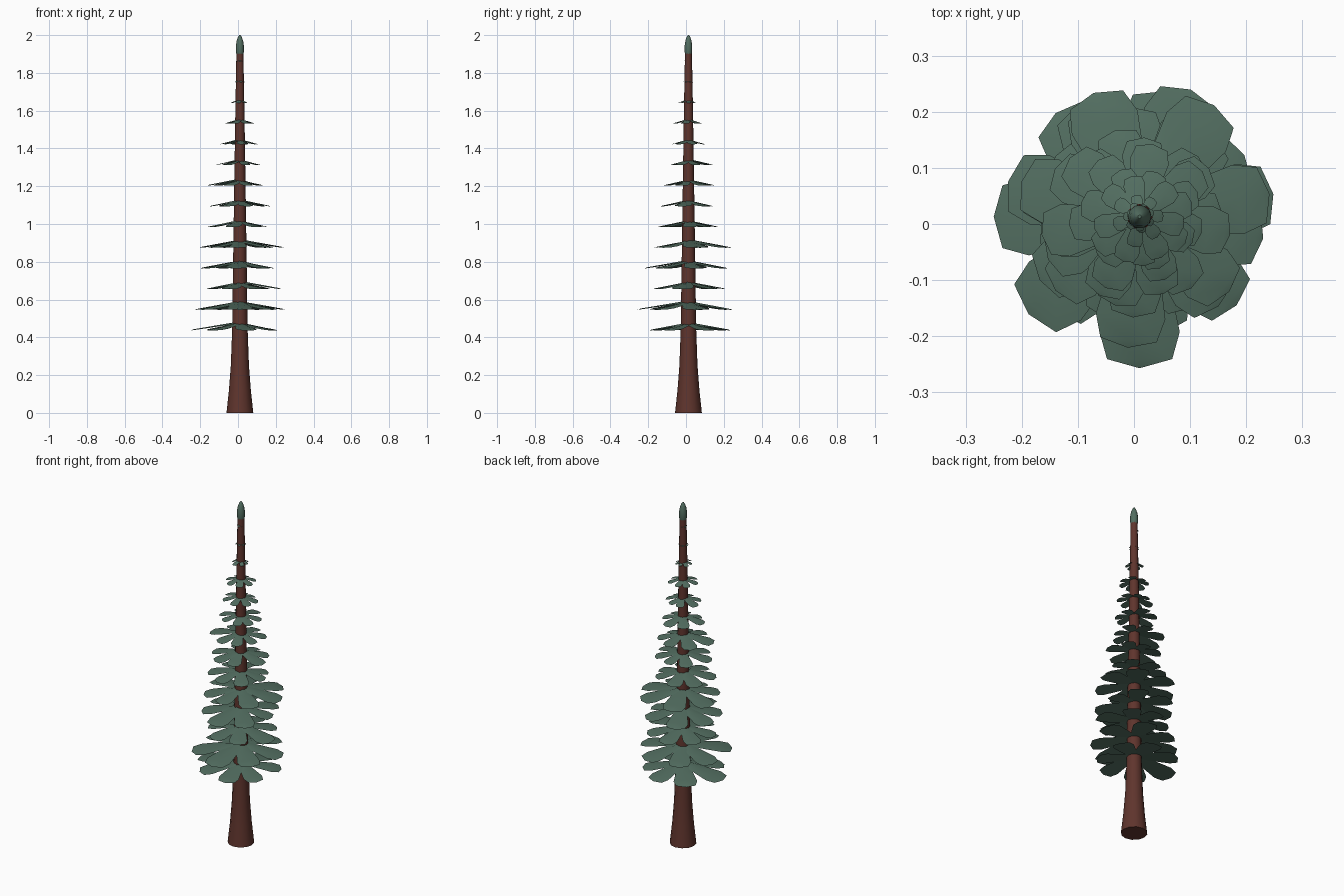
import bpy, bmesh, math, random

if "Cube" in bpy.data.objects:
    bpy.data.objects.remove(bpy.data.objects["Cube"])

random.seed(4)
CX, CY = 0.01, 0.013          # trunk axis


def material(name, rgb):
    m = bpy.data.materials.new(name)
    m.diffuse_color = (*rgb, 1)
    m.use_nodes = True
    m.node_tree.nodes["Principled BSDF"].inputs["Base Color"].default_value = m.diffuse_color
    return m


BARK = material("red brown bark", (0.115, 0.035, 0.026))
GREEN = material("dark needle green", (0.085, 0.155, 0.118))


def finish(bm, name, mat, angle=40):
    bmesh.ops.recalc_face_normals(bm, faces=bm.faces)
    me = bpy.data.meshes.new(name)
    bm.to_mesh(me)
    bm.free()
    me.materials.append(mat)
    me.polygons.foreach_set("use_smooth", [True] * len(me.polygons))
    me.set_sharp_from_angle(angle=math.radians(angle))
    ob = bpy.data.objects.new(name, me)
    bpy.context.collection.objects.link(ob)
    return ob


def lathe(name, profile, sides, mat):
    """Stack of rings (radius, z), closed at both ends."""
    bm = bmesh.new()
    rings = []
    for r, z in profile:
        rings.append([bm.verts.new((CX + r * math.cos(2 * math.pi * i / sides),
                                    CY + r * math.sin(2 * math.pi * i / sides), z))
                      for i in range(sides)])
    for a, b in zip(rings, rings[1:]):
        for i in range(sides):
            j = (i + 1) % sides
            bm.faces.new((a[i], a[j], b[j], b[i]))
    bm.faces.new(rings[0][::-1])
    bm.faces.new(rings[-1])
    return finish(bm, name, mat)


# Trunk with flared foot, and the green tip
lathe("trunk", [(0.071, 0), (0.058, 0.12), (0.048, 0.25), (0.041, 0.44),
                (0.033, 1.0), (0.024, 1.6), (0.018, 1.93)], 12, BARK)
lathe("tree_tip", [(0.017, 1.895), (0.021, 1.91), (0.021, 1.945), (0.017, 1.97),
                   (0.010, 1.99), (0.003, 2.0)], 10, GREEN)

# Bough outline: (fraction of length, half width as fraction of length)
OUTLINE = [(0.0, 0.09), (0.4, 0.19), (0.76, 0.265), (0.94, 0.215)]


def add_bough(bm, ang, length, z_edge):
    """Arched, drooping leaf-shaped bough with a flat underside."""
    c, s = math.cos(ang), math.sin(ang)
    droop = 0.016 + 0.085 * length
    arch = 0.04 * length

    def vert(t, w, dz=0.0):
        x, y = t * length, w * length
        z = z_edge + droop * (1 - t) + dz
        return bm.verts.new((CX + x * c - y * s, CY + x * s + y * c, z))

    left = [vert(t, w) for t, w in OUTLINE]
    right = [vert(t, -w) for t, w in OUTLINE]
    ridge = [vert(t, 0, arch * (1 - 0.6 * t)) for t, _ in OUTLINE]
    tip = vert(1, 0)
    for i in range(len(OUTLINE) - 1):
        bm.faces.new((right[i], right[i + 1], ridge[i + 1], ridge[i]))
        bm.faces.new((ridge[i], ridge[i + 1], left[i + 1], left[i]))
        bm.faces.new((left[i], left[i + 1], right[i + 1], right[i]))
    bm.faces.new((right[-1], tip, ridge[-1]))
    bm.faces.new((ridge[-1], tip, left[-1]))
    bm.faces.new((left[-1], tip, right[-1]))
    bm.faces.new((right[0], ridge[0], left[0]))


# Tiers from the bottom up: reach to -x, +x, -y, +y and heading of first bough
TIERS = [
    (0.25, 0.21, 0.21, 0.25, 180), (0.23, 0.24, 0.257, 0.25, 270),
    (0.185, 0.235, 0.17, 0.205, 350), (0.195, 0.205, 0.225, 0.235, 58),
    (0.215, 0.245, 0.175, 0.25, 10), (0.175, 0.165, 0.145, 0.17, 205),
    (0.145, 0.17, 0.135, 0.145, 35), (0.16, 0.13, 0.115, 0.165, 140),
    (0.12, 0.125, 0.085, 0.145, 80), (0.092, 0.107, 0.077, 0.102, 15),
    (0.077, 0.092, 0.072, 0.087, 250), (0.042, 0.052, 0.042, 0.052, 100),
    (0.018, 0.037, 0.016, 0.038, 20), (0.013, 0.03, 0.012, 0.032, 60),
]

for n, (xl, xr, yf, yb, head) in enumerate(TIERS):
    bm = bmesh.new()
    for k in range(7):
        a = math.radians(head) + 2 * math.pi * k / 7
        if k:
            a += random.uniform(-0.1, 0.1)
        c, s = math.cos(a), math.sin(a)
        rx = xr - CX if c > 0 else xl + CX
        ry = yb - CY if s > 0 else yf + CY
        length = rx * c * c + ry * s * s
        if k:
            length *= random.uniform(0.93, 1.06)
        add_bough(bm, a, length, 0.436 + 0.1095 * n)
    finish(bm, f"bough_tier_{n + 1}", GREEN, 50)
